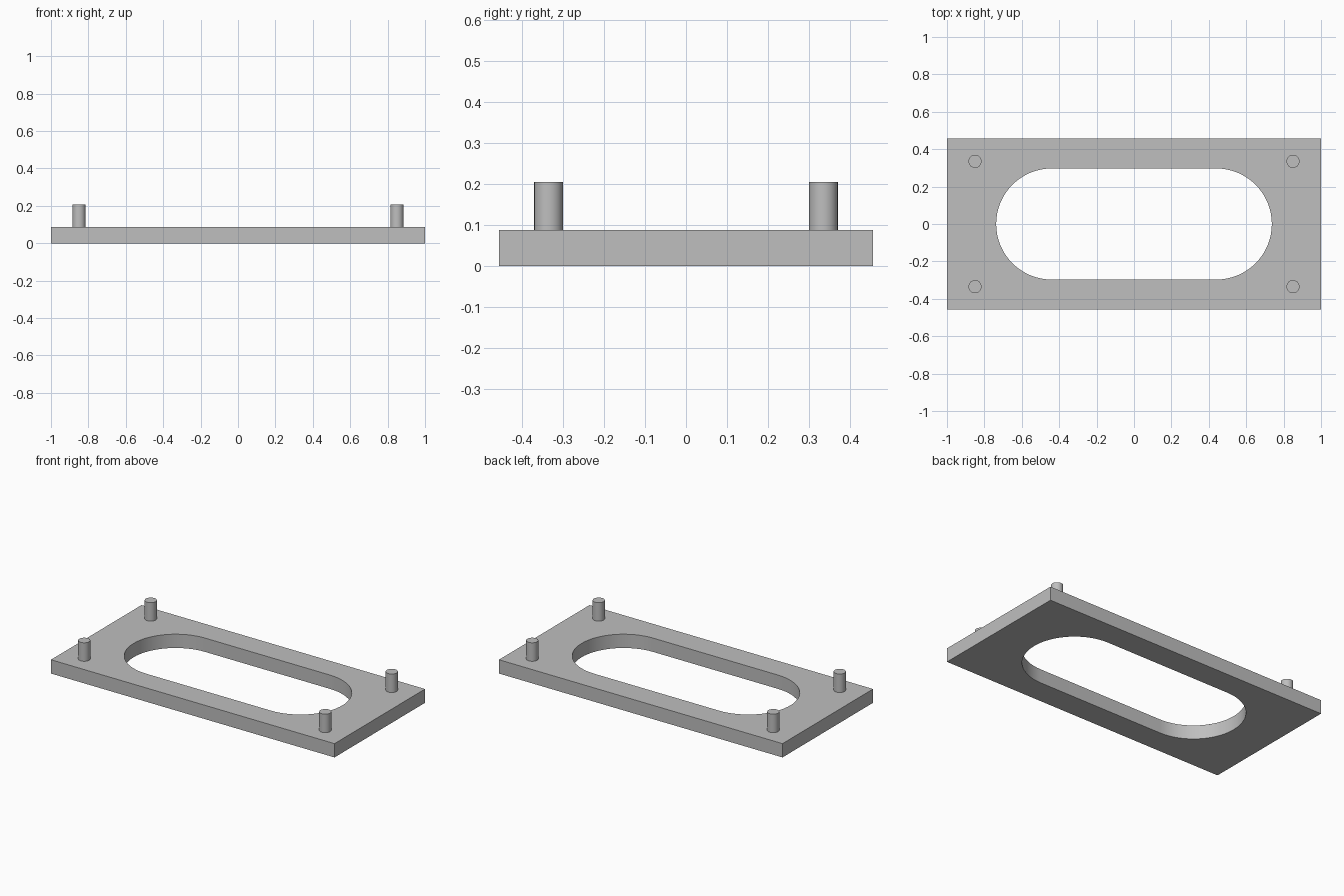
import bpy, bmesh, math

if "Cube" in bpy.data.objects:
    bpy.data.objects.remove(bpy.data.objects["Cube"])

W, D, H = 1.0, 0.456, 0.088          # plate half width, half depth, thickness
SLOT_R, SLOT_C = 0.297, 0.44         # slot end radius and arc centre offset
PEG_X, PEG_Y, PEG_R, PEG_TOP = 0.85, 0.335, 0.035, 0.206

grey = bpy.data.materials.new("plain grey")
grey.diffuse_color = (0.52, 0.52, 0.52, 1)
grey.use_nodes = True
grey.node_tree.nodes["Principled BSDF"].inputs["Base Color"].default_value = grey.diffuse_color


def finish(obj):
    """Give the part its colour and smooth its round walls."""
    obj.data.materials.clear()
    obj.data.materials.append(grey)
    bpy.ops.object.select_all(action='DESELECT')
    obj.select_set(True)
    bpy.context.view_layer.objects.active = obj
    bpy.ops.object.shade_smooth_by_angle(angle=math.radians(30))


# Plate: rectangle outline with a rounded slot, extruded to thickness
rect = [(-W, -D), (W, -D), (W, D), (-W, D)]
N = 32
slot = []
for side, start in ((1, -math.pi / 2), (-1, math.pi / 2)):
    for i in range(N + 1):
        a = start + math.pi * i / N
        slot.append((side * SLOT_C + SLOT_R * math.cos(a), SLOT_R * math.sin(a)))

bm = bmesh.new()
edges = []
for loop in (rect, slot):
    vs = [bm.verts.new((x, y, 0)) for x, y in loop]
    edges += [bm.edges.new((vs[i - 1], vs[i])) for i in range(len(vs))]
bmesh.ops.triangle_fill(bm, edges=edges, use_beauty=True, use_dissolve=False)
ext = bmesh.ops.extrude_face_region(bm, geom=bm.faces[:], use_keep_orig=True)
top = [g for g in ext["geom"] if isinstance(g, bmesh.types.BMVert)]
bmesh.ops.translate(bm, verts=top, vec=(0, 0, H))
bmesh.ops.recalc_face_normals(bm, faces=bm.faces[:])
mesh = bpy.data.meshes.new("slotted_plate")
bm.to_mesh(mesh)
bm.free()
plate = bpy.data.objects.new("slotted_plate", mesh)
bpy.context.collection.objects.link(plate)
finish(plate)

# Locating pegs at the four corners, standing on the plate
for sx, x_name in ((-1, "left"), (1, "right")):
    for sy, y_name in ((-1, "front"), (1, "back")):
        bpy.ops.mesh.primitive_cylinder_add(
            vertices=32, radius=PEG_R, depth=PEG_TOP - H,
            location=(sx * PEG_X, sy * PEG_Y, (PEG_TOP + H) / 2))
        peg = bpy.context.object
        peg.name = f"{y_name}_{x_name}_peg"
        finish(peg)
